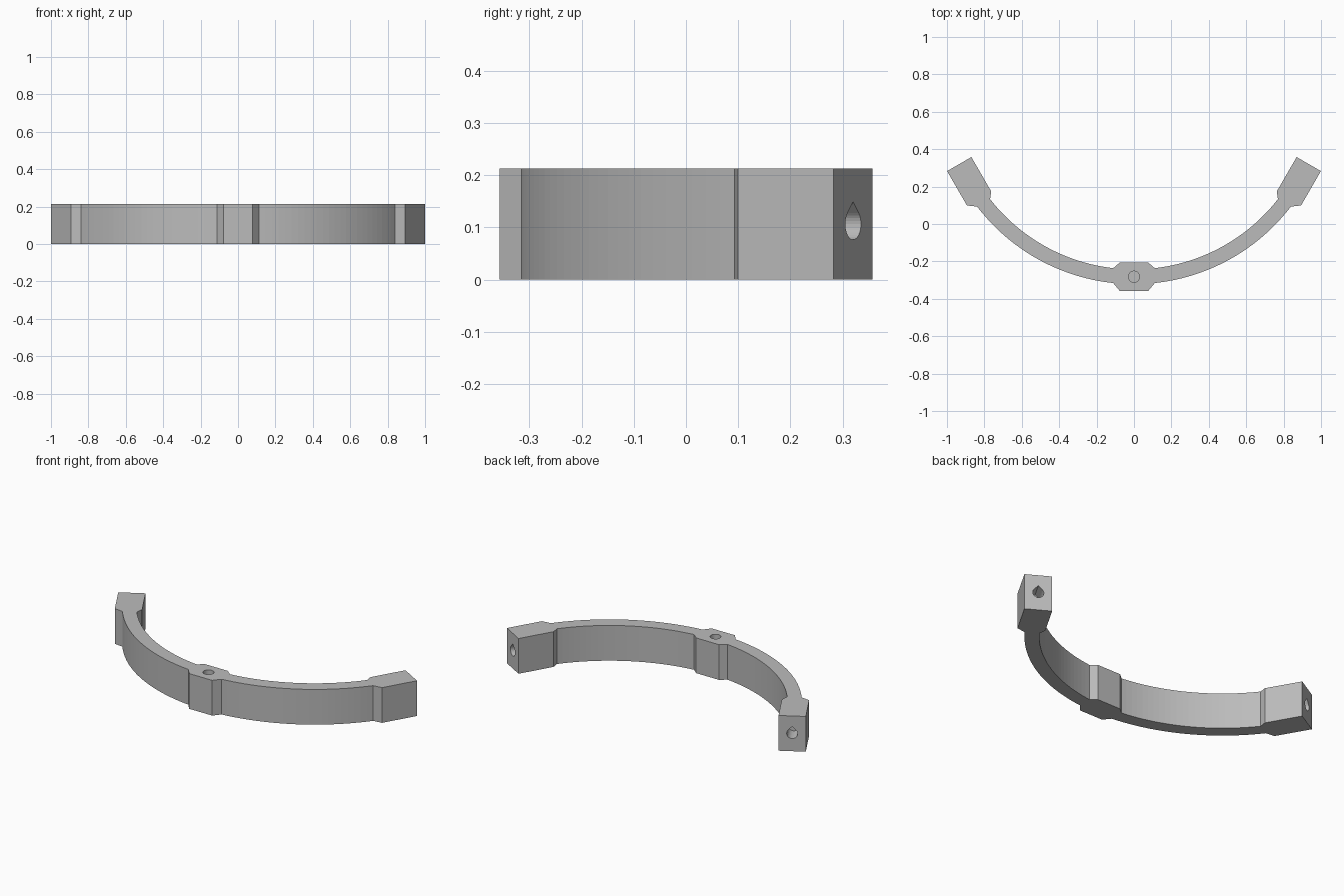
import bpy, bmesh
from math import sin, cos, asin, pi, radians
from mathutils import Vector, Matrix

cube = bpy.data.objects.get("Cube")
if cube:
    bpy.data.objects.remove(cube)

R = 1.016             # centreline radius of the band
BAND = 0.0395         # half thickness of the band
BLOCK = 0.075         # half thickness of the blocks
HEIGHT = 0.213
CENTRE_Y = R - 0.282
END = radians(60)
END_LENGTH = 0.109
HOLE = 0.03
STEPS = 24

grey = bpy.data.materials.new("plain grey")
grey.use_nodes = True
grey.diffuse_color = (0.5, 0.5, 0.5, 1)
grey.node_tree.nodes["Principled BSDF"].inputs["Base Color"].default_value = (0.5, 0.5, 0.5, 1)


def prism(name, points, depth):
    """Extrude a flat outline upwards."""
    bm = bmesh.new()
    face = bm.faces.new([bm.verts.new((x, y, 0)) for x, y in points])
    top = bmesh.ops.extrude_face_region(bm, geom=[face])["geom"]
    bmesh.ops.translate(bm, vec=(0, 0, depth),
                        verts=[v for v in top if isinstance(v, bmesh.types.BMVert)])
    bmesh.ops.recalc_face_normals(bm, faces=bm.faces)
    mesh = bpy.data.meshes.new(name)
    bm.to_mesh(mesh)
    bm.free()
    mesh.materials.append(grey)
    obj = bpy.data.objects.new(name, mesh)
    bpy.context.collection.objects.link(obj)
    return obj


def local(angle, along, out):
    """Point on the tangent frame of the ring at an angle from the front."""
    x, y = along, -R - out
    return (x * cos(angle) - y * sin(angle),
            CENTRE_Y + x * sin(angle) + y * cos(angle))


def half_edge(side):
    """One long edge of the left half: centre block, arc, end block."""
    radius = R + side * BAND
    start = asin(0.111 / radius)
    stop = END - asin(0.136 / radius)
    pts = [local(0, 0.077, side * BLOCK)]
    for i in range(STEPS + 1):
        a = start + (stop - start) * i / STEPS
        pts.append((radius * sin(a), CENTRE_Y - radius * cos(a)))
    pts.append(local(END, -0.103, side * BLOCK))
    pts.append(local(END, END_LENGTH, side * BLOCK))
    return pts


def mirrored(pts):
    return [(-x, y) for x, y in pts]


# Curved bracket with thickened centre and ends
outer, inner = half_edge(1), half_edge(-1)
outline = outer + inner[::-1] + mirrored(inner) + mirrored(outer)[::-1]
bracket = prism("curved_bracket", outline, HEIGHT)

# Blind round hole in the top of the centre block
circle = [(HOLE * cos(2 * pi * i / 32), HOLE * sin(2 * pi * i / 32)) for i in range(32)]
top_hole = prism("top_hole_cutter", circle, 0.12)
top_hole.location = (0, CENTRE_Y - R, HEIGHT - 0.1)
cutters = [top_hole]

# Blind teardrop holes in both end faces
teardrop = [(HOLE * cos(a), HOLE * sin(a))
            for a in (radians(135 + 270 * i / 24) for i in range(25))]
teardrop.append((0, HOLE * 2 ** 0.5))
for name, side in (("left", 1), ("right", -1)):
    cutter = prism(name + "_end_hole_cutter", teardrop, 0.12)
    x, y = local(END, END_LENGTH - 0.1, 0)
    axis = Vector((side * cos(END), sin(END), 0))
    up = Vector((0, 0, 1))
    frame = Matrix((up.cross(axis), up, axis)).transposed().to_4x4()
    cutter.matrix_world = Matrix.Translation((side * x, y, HEIGHT / 2)) @ frame
    cutters.append(cutter)

# Cut the holes
bpy.context.view_layer.objects.active = bracket
for cutter in cutters:
    mod = bracket.modifiers.new(cutter.name, "BOOLEAN")
    mod.operation = "DIFFERENCE"
    mod.solver = "EXACT"
    mod.object = cutter
    cutter.hide_render = True
    bpy.context.view_layer.update()
    bpy.ops.object.modifier_apply(modifier=mod.name)
    bpy.data.objects.remove(cutter)
